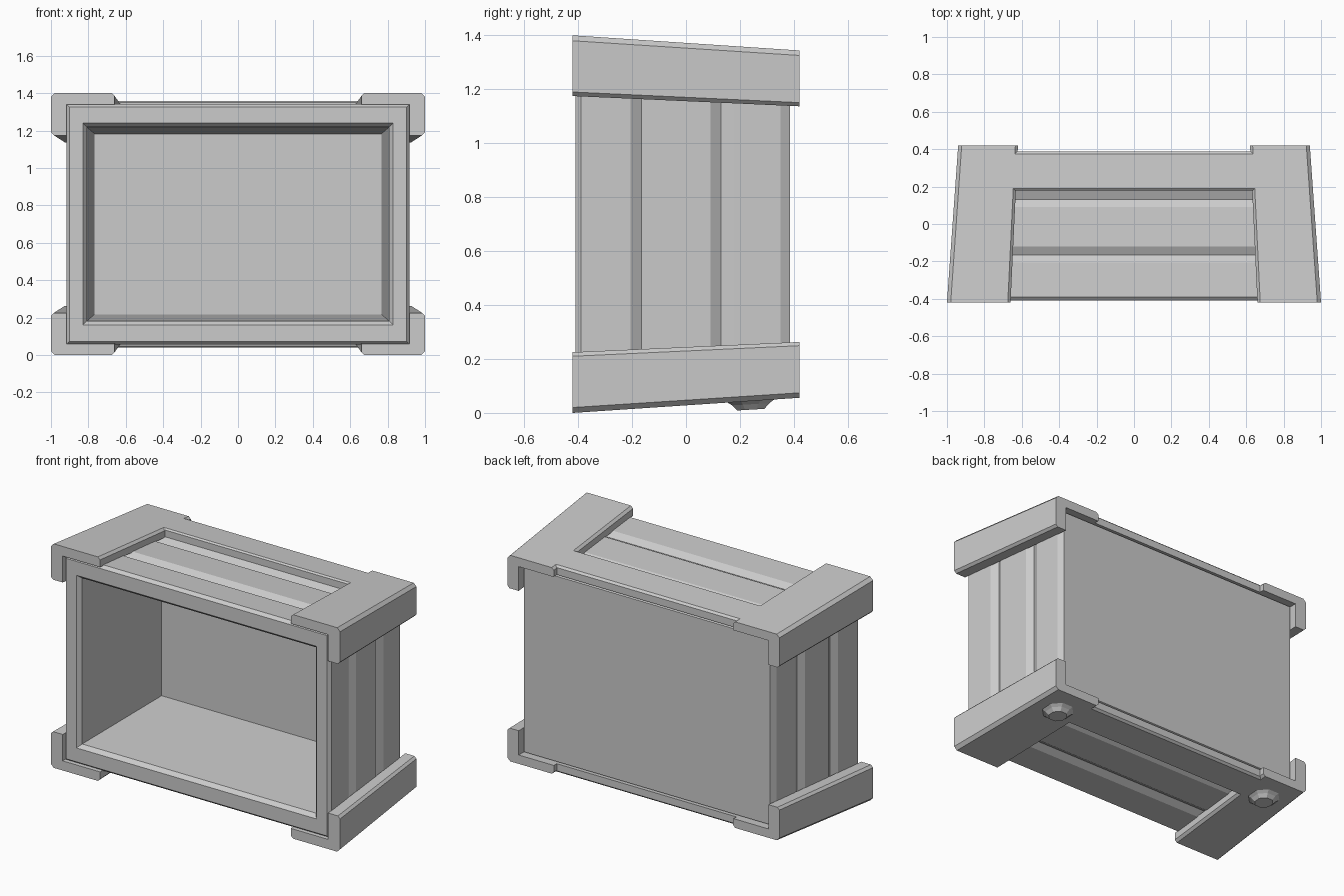
import bpy, bmesh, math
from mathutils import Vector

if "Cube" in bpy.data.objects:
    bpy.data.objects.remove(bpy.data.objects["Cube"])

ZC = 0.70  # height of the taper axis


def taper(x, y, z):
    # the whole case shrinks towards the back
    t = (y + 0.42) / 0.84
    return Vector((x * (1 - 0.06 * t), y, ZC + z * (1 - 0.08 * t)))


def loft(name, rings):
    # skin a list of equal-length rings and cap both ends
    bm = bmesh.new()
    vs = [[bm.verts.new(p) for p in r] for r in rings]
    n = len(rings[0])
    for a, b in zip(vs, vs[1:]):
        for i in range(n):
            j = (i + 1) % n
            bm.faces.new((a[i], a[j], b[j], b[i]))
    bm.faces.new(vs[0])
    bm.faces.new(vs[-1])
    bmesh.ops.recalc_face_normals(bm, faces=bm.faces)
    me = bpy.data.meshes.new(name)
    bm.to_mesh(me)
    bm.free()
    ob = bpy.data.objects.new(name, me)
    bpy.context.collection.objects.link(ob)
    return ob


# hollow body: opening, rim, then the outside with V grooves, closed at the back
steps = [(0.34, 0.81, 0.52), (-0.385, 0.81, 0.52), (-0.41, 0.83, 0.54)]
for y, d in [(-0.41, 0.018), (-0.39, 0), (-0.205, 0), (-0.165, 0.025), (-0.12, 0),
             (0.09, 0), (0.13, 0.025), (0.18, 0), (0.35, 0), (0.385, 0.018)]:
    steps.append((y, 0.92 - d, 0.645 - d))
loft("case_body", [[taper(sx * hx, y, sz * hz)
                    for sx, sz in ((-1, -1), (1, -1), (1, 1), (-1, 1))]
                   for y, hx, hz in steps])

# L-shaped corner guards and the bars joining them, top and bottom
corner = [(.66, .64), (.66, .685), (.675, .70), (.98, .70), (1, .68),
          (1, .49), (.985, .475), (.918, .475), (.918, .64)]
bar = [(.18, .64), (.18, .69), (.19, .70), (.375, .70), (.388, .688), (.388, .64)]
for sz, level in ((1, "top"), (-1, "bottom")):
    for sx, side in ((-1, "left"), (1, "right")):
        loft(f"{level}_{side}_corner_guard",
             [[taper(sx * x, y, sz * z) for x, z in corner] for y in (-0.42, 0.42)])
    loft(f"{level}_rear_bar",
         [[taper(x, y, sz * z) for y, z in bar] for x in (-0.69, 0.69)])

# small stepped feet near the back
for sx, side in ((-1, "left"), (1, "right")):
    rings = []
    for r, z in ((.10, .065), (.095, .045), (.075, .032), (.055, .012)):
        rings.append([(sx * 0.775 + r * math.cos(a), 0.24 + r * math.sin(a),
                       z + 0.06 * r * math.sin(a))
                      for a in (math.pi * (i + .5) / 4 for i in range(8))])
    loft(f"{side}_foot", rings)
